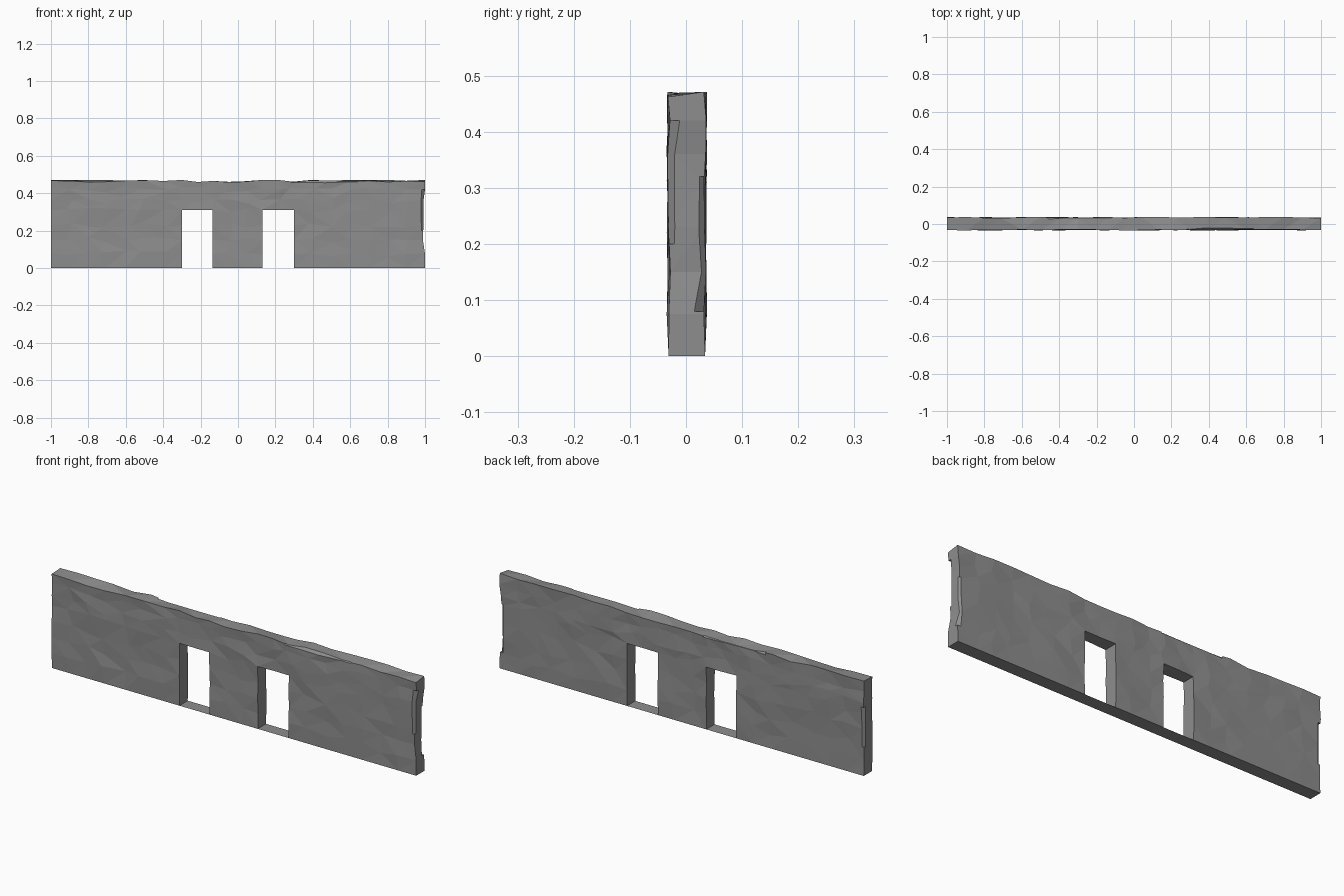
import bpy, bmesh, random, math
from mathutils import Vector

if "Cube" in bpy.data.objects:
    bpy.data.objects.remove(bpy.data.objects["Cube"])

random.seed(4)
stone = bpy.data.materials.new("grey stone")
stone.diffuse_color = (0.27, 0.27, 0.27, 1)
stone.use_nodes = True
stone.node_tree.nodes["Principled BSDF"].inputs["Base Color"].default_value = stone.diffuse_color

FRONT, BACK, TOP = -0.031, 0.034, 0.471
xs = [-1, -.9, -.8, -.71, -.6, -.5, -.39, -.30, -.215, -.135, -.05, .04,
      .13, .215, .30, .39, .49, .6, .7, .8, .9, 1]
zs = [0, .075, .15, .23, .31, .36, .42, TOP]
NX, NZ = len(xs) - 1, len(zs) - 1
DOORS = ((-.30, -.135), (.13, .30))
jit = random.uniform


def solid(i, j):
    """True where the wall has stone, False inside a doorway."""
    if not (0 <= i < NX and 0 <= j < NZ):
        return False
    mid = (xs[i] + xs[i + 1]) / 2
    return not (zs[j] < .30 and any(a < mid < b for a, b in DOORS))


def add_object(name, bm):
    me = bpy.data.meshes.new(name)
    bm.to_mesh(me)
    bm.free()
    ob = bpy.data.objects.new(name, me)
    bpy.context.collection.objects.link(ob)
    me.materials.append(stone)
    return ob


# Rough hewn wall: grid skins front and back, jittered, doorways left open
bm = bmesh.new()
verts = {}


def vert(i, j, k):
    if (i, j, k) not in verts:
        x, z = xs[i], zs[j]
        y = BACK if k else FRONT
        door_edge = z <= .31 and any(a - .01 <= x <= b + .01 for a, b in DOORS)
        if 0 < j:
            y += jit(-.0035, .0035)
        if 0 < j < NZ and 0 < i < NX and not door_edge:
            x += jit(-.025, .025)
            z += jit(-.016, .016)
        if j == NZ:
            z -= max(0, jit(-.006, .012))
        if i == NX and 1 < j < NZ - 1:
            x -= jit(.006, .014)
        verts[i, j, k] = bm.verts.new((x, y, z))
    return verts[i, j, k]


def face(*keys):
    bm.faces.new([vert(*k) for k in keys])


for i in range(NX):
    for j in range(NZ):
        if not solid(i, j):
            continue
        face((i, j, 0), (i + 1, j, 0), (i + 1, j + 1, 0), (i, j + 1, 0))
        face((i, j, 1), (i, j + 1, 1), (i + 1, j + 1, 1), (i + 1, j, 1))
        # Rims: top, bottom, ends and door reveals
        for di, dj, a, b in ((-1, 0, (i, j), (i, j + 1)), (1, 0, (i + 1, j + 1), (i + 1, j)),
                             (0, -1, (i + 1, j), (i, j)), (0, 1, (i, j + 1), (i + 1, j + 1))):
            if not solid(i + di, j + dj):
                face((*a, 0), (*b, 0), (*b, 1), (*a, 1))
bmesh.ops.recalc_face_normals(bm, faces=bm.faces)
bmesh.ops.triangulate(bm, faces=bm.faces)
wall = add_object("stone_wall", bm)


# Chipped edges: long blocks cut the corners off at 45 degrees
def chip(name, center, out, size, angle, axis):
    bm = bmesh.new()
    bmesh.ops.create_cube(bm, size=1)
    cutter = add_object(name, bm)
    cutter.scale = size
    cutter.rotation_euler[axis] = angle
    cutter.location = Vector(center) + Vector(out).normalized() * .031
    cutter.hide_render = True
    cutter.display_type = 'WIRE'
    mod = wall.modifiers.new(name, 'BOOLEAN')
    mod.operation = 'DIFFERENCE'
    mod.solver = 'EXACT'
    mod.object = cutter


Q = math.pi / 4
S = .08
chip("chip_top_front", (.46, FRONT, TOP), (0, -1, 1), (.36, S, S), Q, 0)
chip("chip_top_back", (-.29, BACK, TOP), (0, 1, 1), (.34, S, S), Q, 0)
chip("chip_right_front", (.993, FRONT, .31), (1, -1, 0), (S, S, .22), Q, 2)
chip("chip_right_back", (.993, BACK, .2), (1, 1, 0), (S, S, .24), Q, 2)
chip("chip_left_back", (-1, BACK, .24), (-1, 1, 0), (S, S, .2), Q, 2)

# Apply the cuts and drop the helper blocks
deps = bpy.context.evaluated_depsgraph_get()
cut_mesh = bpy.data.meshes.new_from_object(wall.evaluated_get(deps))
cutters = [m.object for m in wall.modifiers]
wall.modifiers.clear()
wall.data = cut_mesh
for c in cutters:
    bpy.data.objects.remove(c)

# Flat floor strips closing the base of each doorway
for n, (a, b) in enumerate(DOORS):
    bm = bmesh.new()
    bm.faces.new([bm.verts.new(p) for p in
                  ((a, FRONT, 0), (b, FRONT, 0), (b, BACK, 0), (a, BACK, 0))])
    add_object(f"door_threshold_{n + 1}", bm)
